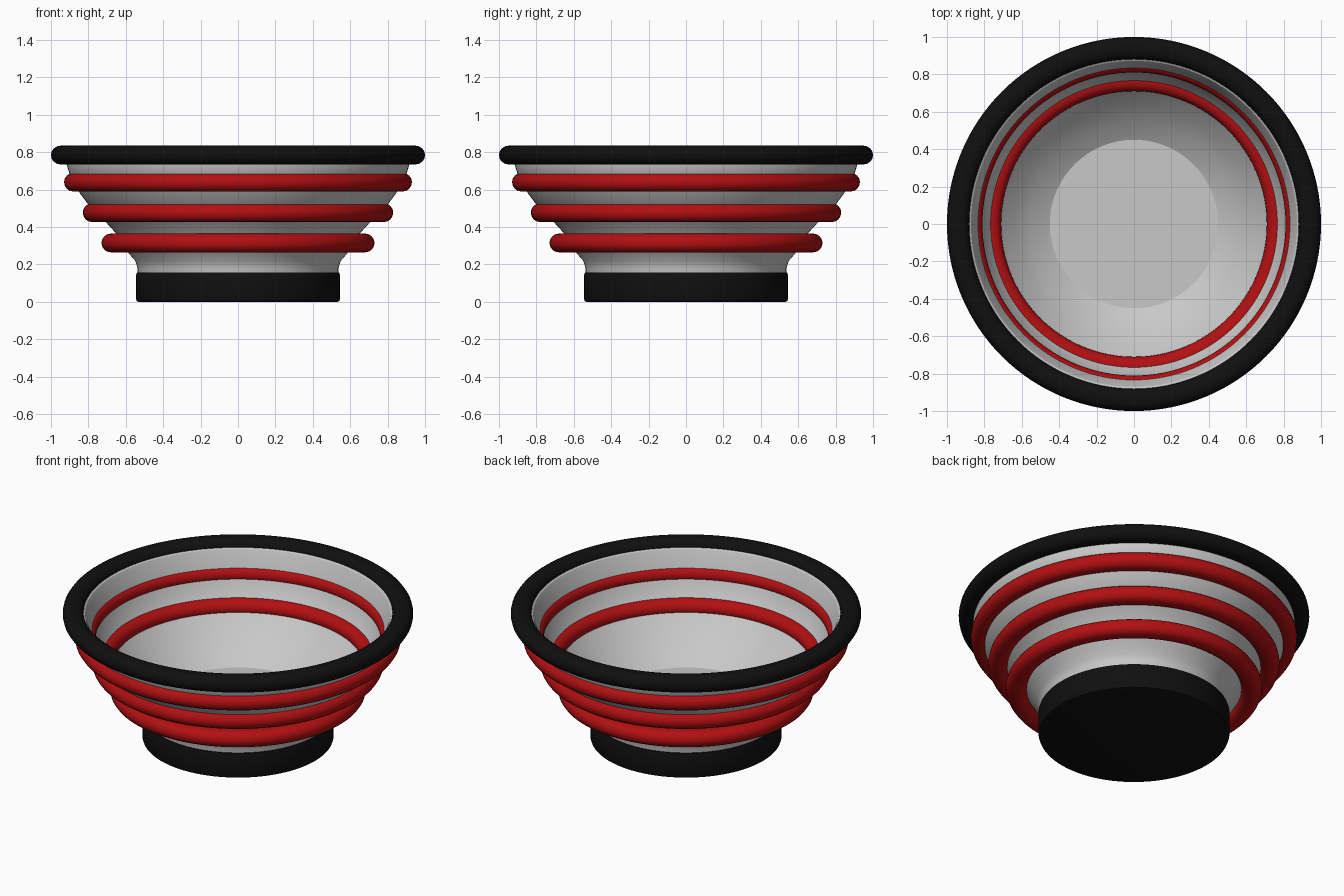
import bpy
import bmesh
from math import pi, cos, sin, radians

SEGMENTS = 128

cube = bpy.data.objects.get("Cube")
if cube:
    bpy.data.objects.remove(cube, do_unlink=True)


def material(name, colour):
    mat = bpy.data.materials.new(name)
    mat.use_nodes = True
    mat.diffuse_color = (*colour, 1)
    mat.node_tree.nodes["Principled BSDF"].inputs["Base Color"].default_value = (*colour, 1)
    return mat


grey = material("light grey", (0.58, 0.58, 0.58))
red = material("red", (0.45, 0.005, 0.006))
black = material("black", (0.005, 0.005, 0.005))


def lathe(name, profile, mat, closed=False):
    """Revolve an (r, z) profile about the z axis."""
    bm = bmesh.new()
    verts = [bm.verts.new((r, 0, z)) for r, z in profile]
    edges = [bm.edges.new(pair) for pair in zip(verts, verts[1:])]
    if closed:
        edges.append(bm.edges.new((verts[-1], verts[0])))
    bmesh.ops.spin(bm, geom=verts + edges, cent=(0, 0, 0), axis=(0, 0, 1),
                   angle=2 * pi, steps=SEGMENTS)
    bmesh.ops.remove_doubles(bm, verts=bm.verts, dist=0.0001)
    bmesh.ops.recalc_face_normals(bm, faces=bm.faces)
    mesh = bpy.data.meshes.new(name)
    bm.to_mesh(mesh)
    bm.free()
    mesh.materials.append(mat)
    obj = bpy.data.objects.new(name, mesh)
    bpy.context.collection.objects.link(obj)
    bpy.ops.object.select_all(action="DESELECT")
    obj.select_set(True)
    bpy.context.view_layer.objects.active = obj
    bpy.ops.object.shade_smooth_by_angle(angle=radians(30))
    return obj


def ring(name, outer, z, mat, width=0.12, radius=0.05, steps=8):
    """A hoop with a rounded, slightly widened cross-section."""
    section = []
    for centre, start in ((outer - radius, -pi / 2), (outer - width + radius, pi / 2)):
        for i in range(steps + 1):
            a = start + pi * i / steps
            section.append((centre + radius * cos(a), z + radius * sin(a)))
    return lathe(name, section, mat, closed=True)


# Bowl wall: outside going up, rounded lip, inside going down to a flat floor
outside = [(0, 0.12), (0.535, 0.12), (0.537, 0.18), (0.55, 0.22), (0.585, 0.26),
           (0.655, 0.37), (0.71, 0.43), (0.80, 0.52), (0.845, 0.58), (0.90, 0.68),
           (0.918, 0.74), (0.915, 0.79)]
inside = [(0.88, 0.79), (0.872, 0.785), (0.862, 0.765), (0.83, 0.67), (0.803, 0.59),
          (0.757, 0.51), (0.69, 0.43), (0.63, 0.37), (0.55, 0.295), (0.45, 0.235), (0, 0.235)]
lathe("bowl", outside + inside, grey)

# Base cup with softened edges
lathe("base", [(0, 0), (0.53, 0), (0.541, 0.004), (0.545, 0.015), (0.545, 0.145),
               (0.541, 0.156), (0.53, 0.16), (0, 0.16)], black)

# Folding rings and the rim
for label, outer, z in (("lower", 0.73, 0.315), ("middle", 0.83, 0.477), ("upper", 0.93, 0.64)):
    ring(label + "_ring", outer, z, red)
ring("rim", 1.0, 0.785, black)
